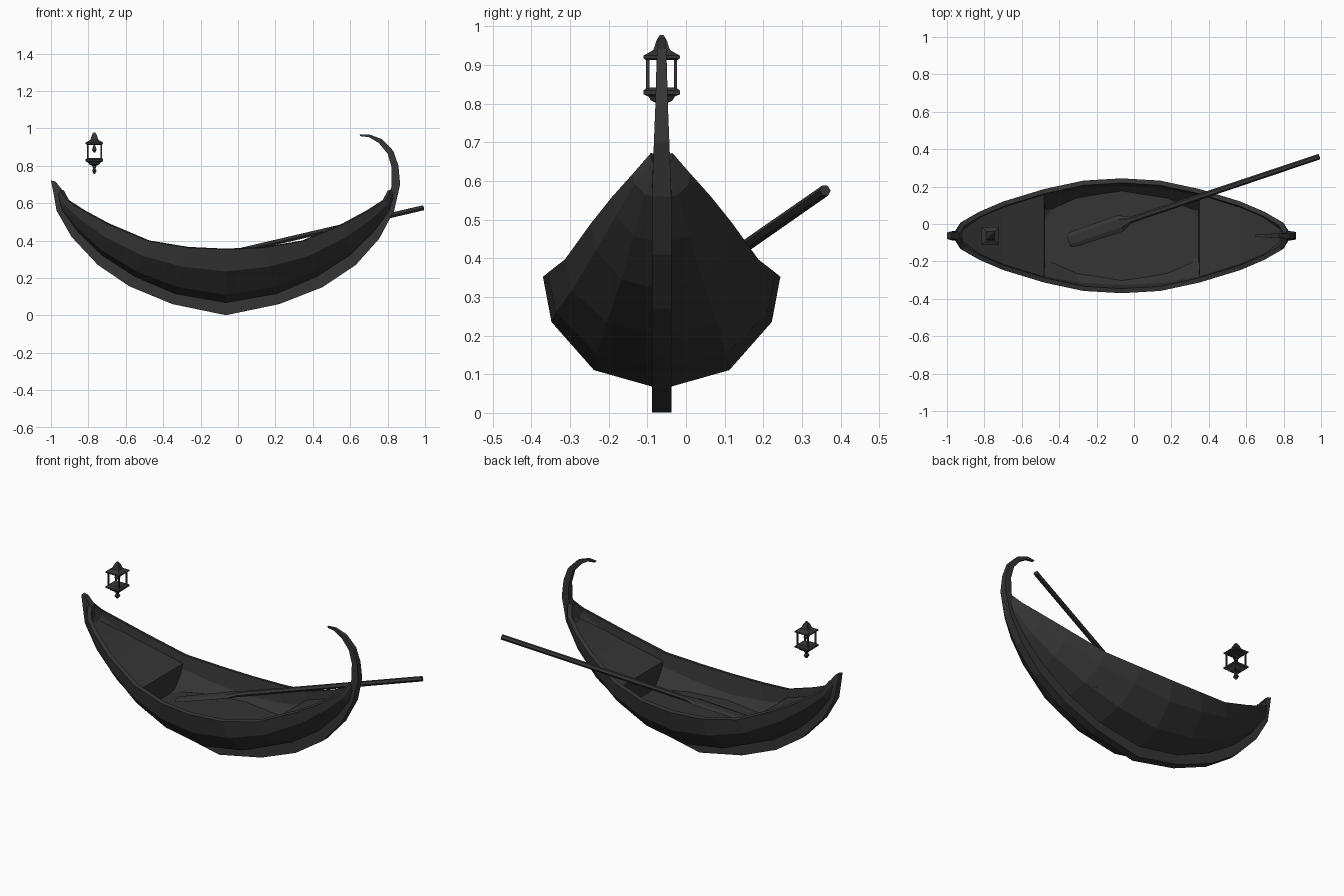
import bpy, bmesh, math
from mathutils import Vector

if "Cube" in bpy.data.objects:
    bpy.data.objects.remove(bpy.data.objects["Cube"])

CY = -0.063   # centre line of the boat
MX = -0.13    # mirrored station: x -> MX - x
dark = bpy.data.materials.new("dark_wood")
dark.diffuse_color = (0.035, 0.035, 0.035, 1)
dark.use_nodes = True
dark.node_tree.nodes["Principled BSDF"].inputs["Base Color"].default_value = dark.diffuse_color


def mesh(name, verts, faces):
    me = bpy.data.meshes.new(name)
    me.from_pydata([tuple(v) for v in verts], [], faces)
    bm = bmesh.new()
    bm.from_mesh(me)
    bmesh.ops.recalc_face_normals(bm, faces=bm.faces)
    bm.to_mesh(me)
    bm.free()
    me.materials.append(dark)
    ob = bpy.data.objects.new(name, me)
    bpy.context.collection.objects.link(ob)
    return ob


def loft(name, rings, closed=True, caps=True):
    n = len(rings[0])
    verts = [v for r in rings for v in r]
    faces = []
    for i in range(len(rings) - 1):
        for j in range(n if closed else n - 1):
            k = (j + 1) % n
            faces.append((i*n + j, i*n + k, (i+1)*n + k, (i+1)*n + j))
    if caps:
        faces += [tuple(range(n)), tuple(range((len(rings)-1)*n, len(rings)*n))]
    return mesh(name, verts, faces)


# Hull stations, bow to middle: gunwale x, half width, gunwale z, bottom x, bottom z
half = [(-.95, .028, .672, -.965, .63), (-.92, .075, .618, -.94, .555),
        (-.83, .127, .56, -.855, .44), (-.70, .183, .49, -.73, .32),
        (-.48, .250, .397, -.55, .205), (-.27, .295, .362, -.335, .115)]
stations = half + [(-.065, .307, .352, -.065, .068)] + [
    (MX - a, w, z, MX - b, k) for a, w, z, b, k in reversed(half)]


# Hull shell
def section(gx, w, gz, kx, kz):
    pts = []
    for r, t in ((1, 1), (.928, .588), (.57, .15), (.08, 0)):
        pts.append((kx + (gx - kx)*t, w*r, kz + (gz - kz)*t))
    return ([(x, CY + y, z) for x, y, z in pts] +
            [(x, CY - y, z) for x, y, z in reversed(pts)])


hull = loft("hull", [section(*s) for s in stations], closed=False, caps=False)
bm = bmesh.new()
bm.from_mesh(hull.data)
bm.faces.ensure_lookup_table()
lowest = min(bm.faces, key=lambda f: f.calc_center_median().z)
if lowest.normal.z > 0:
    bmesh.ops.reverse_faces(bm, faces=bm.faces)
bm.to_mesh(hull.data)
bm.free()
mod = hull.modifiers.new("thickness", 'SOLIDIFY')
mod.thickness = .025
mod.offset = -1

# Keel with bow post and curled stern post: outer x, z, inner x, z, half width
keel = [(-1, .722, -.975, .715, .016), (-.985, .645, -.935, .665, .022),
        (-.97, .56, -.925, .585, .025), (-.89, .42, -.845, .45, .025),
        (-.75, .27, -.72, .325, .025), (-.58, .155, -.55, .215, .025),
        (-.35, .06, -.335, .125, .025), (-.065, .001, -.065, .075, .025),
        (.22, .06, .205, .125, .025), (.45, .15, .42, .215, .025),
        (.63, .27, .59, .33, .025), (.755, .41, .705, .445, .025),
        (.835, .56, .785, .585, .025), (.867, .70, .822, .69, .02),
        (.858, .80, .822, .79, .016), (.83, .88, .80, .865, .014),
        (.77, .942, .752, .922, .012), (.70, .968, .70, .953, .009),
        (.65, .966, .655, .958, .006)]
loft("keel", [[(a, CY - w, b), (a, CY + w, b), (c, CY + w, d), (c, CY - w, d)]
              for a, b, c, d, w in keel])

# Middle floor
edge = [(-.49, .155), (-.27, .225), (-.065, .258), (.14, .225), (.36, .155)]
ring = [(x, CY + y, .22) for x, y in edge] + [(x, CY - y, .22) for x, y in reversed(edge)]
mesh("floor", ring, [tuple(range(len(ring)))])


# Raised end decks with a bulkhead facing the middle
def deck(name, side):
    rows = [(x, max(w - .03, .008), z - .045) for x, w, z, _, _ in half[4:0:-1]]
    fx = (lambda x: x) if side < 0 else (lambda x: MX - x)
    verts, faces = [], []
    for x, w, z in rows:
        verts += [(fx(x), CY - w, z), (fx(x), CY + w, z)]
    for i in range(len(rows) - 1):
        faces.append((2*i, 2*i + 1, 2*i + 3, 2*i + 2))
    n = len(verts)
    verts += [(fx(-.475), CY - .15, .21), (fx(-.475), CY + .15, .21)]
    faces.append((0, 1, n + 1, n))
    mesh(name, verts, faces)


deck("bow_deck", -1)
deck("stern_deck", 1)

# Oar: hexagonal shaft and flat blade along one slanted line
tip, end = Vector((-.35, -.09, .262)), Vector((.99, .36, .575))
axis = (end - tip).normalized()
side = Vector((0, 0, 1)).cross(axis).normalized()
up = axis.cross(side)
length = (end - tip).length


def oar_ring(s, a, b):
    c = tip + axis*s
    return [c + side*a*math.cos(k*math.pi/3) + up*b*math.sin(k*math.pi/3)
            for k in range(6)]


loft("oar", [oar_ring(s, a, b) for s, a, b in (
    (0, .034, .006), (.02, .042, .009), (.30, .046, .012), (.36, .017, .015),
    (length, .015, .015))])

# Lantern: stacked square profiles of (z, half width)
LX, LY = -.768, CY


def square_stack(name, profile, x=LX, y=LY):
    return loft(name, [[(x + sx*w, y + sy*w, z) for sx, sy in
                        ((-1, -1), (1, -1), (1, 1), (-1, 1))] for z, w in profile])


square_stack("lantern_base", [(.757, .004), (.772, .012), (.785, .006), (.80, .012),
                              (.808, .028), (.818, .034), (.824, .047), (.834, .047),
                              (.842, .036)])
square_stack("lantern_roof", [(.912, .040), (.917, .047), (.924, .047), (.938, .022),
                              (.948, .018), (.962, .014), (.977, .005)])
square_stack("lantern_candle", [(.872, .005), (.884, .012), (.895, .009), (.915, .003)])
for i, (sx, sy) in enumerate(((-1, -1), (1, -1), (1, 1), (-1, 1))):
    square_stack(f"lantern_post_{i+1}", [(.838, .004), (.915, .004)],
                 LX + sx*.036, LY + sy*.036)
